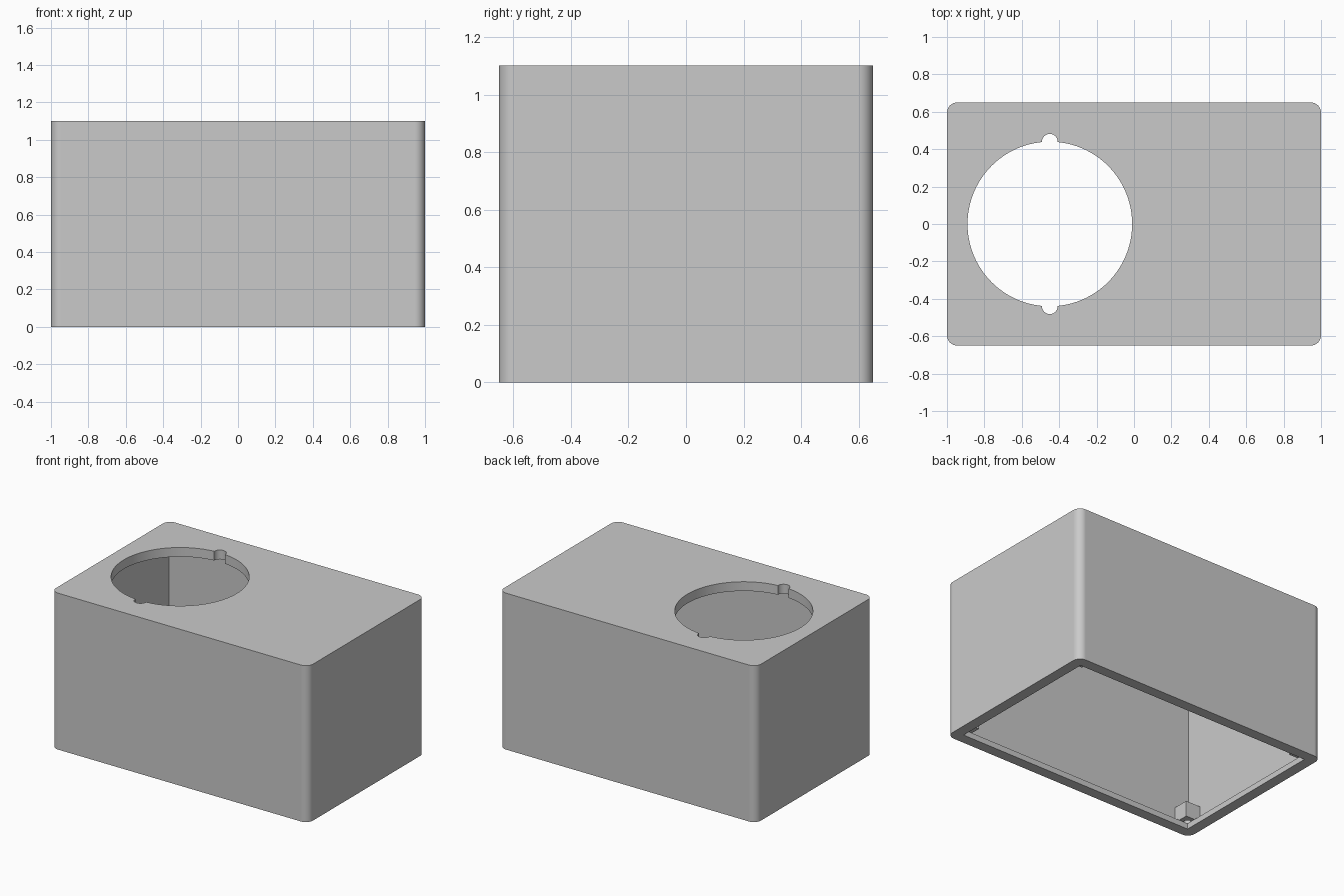
import bpy, bmesh, math

cube = bpy.data.objects.get("Cube")
if cube:
    bpy.data.objects.remove(cube, do_unlink=True)

W, D, H = 2.0, 1.3, 1.1
WALL, LIP, LIP_H, TOP = 0.03, 0.075, 0.04, 0.065
HOLE_X = -0.45
BLOCK, BLOCK_TOP = 0.113, 0.15

grey = bpy.data.materials.new("plain grey")
grey.use_nodes = True
COLOUR = (0.59, 0.59, 0.59, 1)
grey.diffuse_color = COLOUR
grey.node_tree.nodes["Principled BSDF"].inputs["Base Color"].default_value = COLOUR


def prism(name, points, z0, z1):
    """Extrude a flat outline from z0 up to z1."""
    bm = bmesh.new()
    face = bm.faces.new([bm.verts.new((x, y, z0)) for x, y in points])
    new = bmesh.ops.extrude_face_region(bm, geom=[face])["geom"]
    bmesh.ops.translate(bm, vec=(0, 0, z1 - z0),
                        verts=[v for v in new if isinstance(v, bmesh.types.BMVert)])
    bmesh.ops.recalc_face_normals(bm, faces=bm.faces)
    mesh = bpy.data.meshes.new(name)
    bm.to_mesh(mesh)
    bm.free()
    mesh.materials.append(grey)
    obj = bpy.data.objects.new(name, mesh)
    bpy.context.collection.objects.link(obj)
    return obj


def rect(w, d, cx=0, cy=0):
    return [(cx + sx * w / 2, cy + sy * d / 2)
            for sx, sy in ((-1, -1), (1, -1), (1, 1), (-1, 1))]


def circle(cx, cy, r, n):
    return [(cx + r * math.cos(2 * math.pi * i / n),
             cy + r * math.sin(2 * math.pi * i / n)) for i in range(n)]


def rounded_rect(w, d, r, n=8):
    points = []
    for q, (sx, sy) in enumerate(((1, 1), (-1, 1), (-1, -1), (1, -1))):
        for i in range(n + 1):
            a = (q + i / n) * math.pi / 2
            points.append((sx * (w / 2 - r) + r * math.cos(a),
                           sy * (d / 2 - r) + r * math.sin(a)))
    return points


def boolean(obj, other, operation):
    """Apply a boolean with another part, then drop that part."""
    mod = obj.modifiers.new(operation.lower(), "BOOLEAN")
    mod.operation, mod.object, mod.solver = operation, other, "EXACT"
    bpy.ops.object.select_all(action="DESELECT")
    bpy.context.view_layer.objects.active = obj
    obj.select_set(True)
    bpy.ops.object.modifier_apply(modifier=mod.name)
    bpy.data.objects.remove(other, do_unlink=True)


# Thin-walled shell, open below, with an inward lip around the bottom
housing = prism("housing", rounded_rect(W, D, 0.055), 0, H)
boolean(housing, prism("cavity", rect(W - 2 * WALL, D - 2 * WALL), LIP_H, H - TOP), "DIFFERENCE")
boolean(housing, prism("mouth", rect(W - 2 * LIP, D - 2 * LIP), -0.1, 0.2), "DIFFERENCE")

# Round opening in the top with two small half-round notches
boolean(housing, prism("opening", circle(HOLE_X, 0, 0.44, 96), H - 0.2, H + 0.1), "DIFFERENCE")
for side in (-1, 1):
    notch = prism("notch", circle(HOLE_X, side * 0.44, 0.042, 24), H - 0.2, H + 0.1)
    boolean(housing, notch, "DIFFERENCE")

# Drilled screw blocks in the four inner corners, standing on the lip
inset = WALL + BLOCK / 2
for sx in (-1, 1):
    for sy in (-1, 1):
        x, y = sx * (W / 2 - inset), sy * (D / 2 - inset)
        block = prism("block", rect(BLOCK, BLOCK, x, y), LIP_H, BLOCK_TOP)
        boolean(block, prism("drill", circle(x, y, 0.025, 24), 0, 0.2), "DIFFERENCE")
        boolean(housing, block, "UNION")

# Smooth rounded corners, flat walls
housing.select_set(True)
bpy.context.view_layer.objects.active = housing
bpy.ops.object.shade_smooth_by_angle(angle=math.radians(30))
weighted = housing.modifiers.new("weighted normals", "WEIGHTED_NORMAL")
weighted.keep_sharp = True
